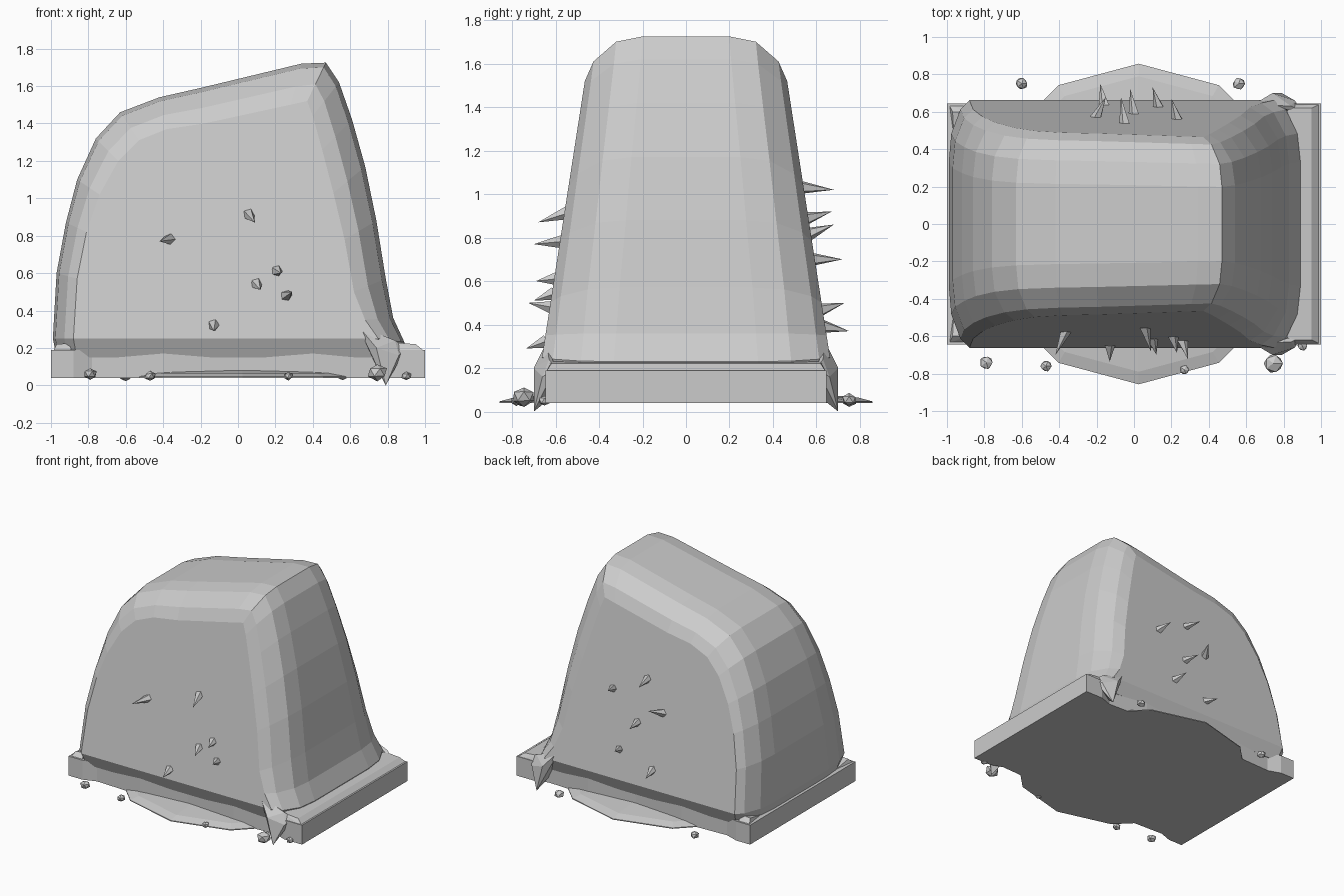
import bpy, bmesh, math, random
from mathutils import Vector

if "Cube" in bpy.data.objects:
    bpy.data.objects.remove(bpy.data.objects["Cube"])

random.seed(4)
stone = bpy.data.materials.new("grey stone")
stone.diffuse_color = (0.6, 0.6, 0.6, 1)
stone.use_nodes = True
stone.node_tree.nodes["Principled BSDF"].inputs["Base Color"].default_value = stone.diffuse_color


def add(name, bm):
    bmesh.ops.recalc_face_normals(bm, faces=bm.faces[:])
    me = bpy.data.meshes.new(name)
    bm.to_mesh(me)
    bm.free()
    me.materials.append(stone)
    ob = bpy.data.objects.new(name, me)
    bpy.context.collection.objects.link(ob)
    return ob


def hull(name, pts):
    bm = bmesh.new()
    for p in pts:
        bm.verts.new(p)
    bmesh.ops.convex_hull(bm, input=bm.verts[:])
    return add(name, bm)


def face_y(z):
    # sloping front/back wall of the stone
    return 0.662 - 0.155 * (z - 0.25)


# Main stone: outer silhouette and inset wall outline, rounded between
outer = [(-.99, .25), (-.97, .6), (-.92, .87), (-.86, 1.1), (-.76, 1.32), (-.63, 1.46),
         (-.42, 1.54), (-.2, 1.59), (.34, 1.72), (.47, 1.725), (.54, 1.62), (.61, 1.42),
         (.68, 1.17), (.74, .88), (.79, .57), (.83, .36), (.89, .23)]
inner = [(-.88, .25), (-.86, .57), (-.81, .82), (-.74, 1.02), (-.64, 1.2), (-.53, 1.31),
         (-.38, 1.37), (-.18, 1.4), (.28, 1.5), (.37, 1.52), (.4, 1.44), (.45, 1.26),
         (.51, 1.03), (.57, .78), (.62, .5), (.68, .35), (.75, .25)]
steps = [(0, 0), (.12, .46), (.56, .85), (1, 1)]   # inset and depth fractions
bm = bmesh.new()
rows = []
for (px, pz), (qx, qz) in zip(outer, inner):
    yf = face_y(qz)
    y0 = yf - 0.33 + 0.05 * (qz - 0.25)
    half = [(px + (qx - px) * a, y0 + (yf - y0) * b, pz + (qz - pz) * a) for a, b in steps]
    rows.append([(x, -y, z) for x, y, z in reversed(half)] + half)
# Undercut skirt rows at both ends
foot = lambda row: [(x * .98, y * .93, .15) for x, y, z in row]
rows = [foot(rows[0])] + rows + [foot(rows[-1])]
grid = [[bm.verts.new(p) for p in row] for row in rows]
for r, s in zip(grid, grid[1:]):
    for i in range(7):
        bm.faces.new((r[i], r[i + 1], s[i + 1], s[i]))
for k in (0, 7):
    bm.faces.new([r[k] for r in grid[1:-1]])
    bm.faces.new((grid[0][k], grid[1][k], grid[-2][k], grid[-1][k]))
bm.faces.new(grid[0] + grid[-1][::-1])
add("main_stone", bm)

# Base slab, narrower along the middle
side = [(-1, .645), (-.88, .645), (-.78, .61), (-.4, .625), (0, .61), (.4, .625), (.75, .61), (.85, .645), (1, .645)]
plan = [(x, -y) for x, y in side] + side[::-1]
bm = bmesh.new()
low = [bm.verts.new((x, y, .04)) for x, y in plan]
top = [bm.verts.new((x, y, .19)) for x, y in plan]
bm.faces.new(low)
bm.faces.new(top)
for i in range(len(plan)):
    j = (i + 1) % len(plan)
    bm.faces.new((low[i], low[j], top[j], top[i]))
add("base_slab", bm)

# Raised lip on the right end, and chips on the left corners
hull("right_lip", [(x, s * y, z) for s in (-1, 1)
                   for x, y, z in ((1, .645, .18), (.95, .62, .22), (.82, .62, .23), (.82, .645, .18))])
for s in (-1, 1):
    hull("left_corner_chip", [(-.99, s * .64, .18), (-.97, s * .6, .22), (-.9, s * .6, .225),
                              (-.89, s * .64, .18), (-.96, s * .42, .18), (-.9, s * .42, .18)])
    # Broken shards hanging over the right corners
    hull("corner_shard", [(.64, s * .64, .32), (.84, s * .63, .24), (.79, s * .70, 0), (.9, s * .6, .2),
                          (.75, s * .6, .08), (.74, s * .70, .2), (.86, s * .66, .16)])

# Low twelve-sided ground mound
hull("ground_mound", [(.025 + r * math.sin(k * math.pi / 6), r * math.cos(k * math.pi / 6), z)
                      for r, z in ((.857, .04), (.857, .047), (.79, .065), (.5, .09)) for k in range(12)])


def spike(name, base, tip):
    base, tip = Vector(base), Vector(tip)
    d = tip - base
    q = d.to_track_quat('Z', 'Y')
    ring = [base - d * .1 + q @ Vector((.032 * math.cos(a), .032 * math.sin(a), 0))
            for a in (k * math.tau / 5 for k in range(5))]
    hull(name, ring + [tip])


# Spikes: base x, z, then tip x, y, z
for x, z, tx, ty, tz in [(.06, .91, .09, -.68, .87), (-.37, .78, -.42, -.7, .77), (.21, .61, .23, -.69, .6),
                         (.1, .54, .12, -.7, .51), (.26, .48, .29, -.725, .5), (-.13, .32, -.13, -.735, .29)]:
    spike("front_spike", (x, -face_y(z), z), (tx, ty, tz))
for x, z, tx, ty, tz in [(-.05, 1.03, -.07, .68, 1.02), (.23, .89, .2, .67, .92), (-.2, .82, -.15, .68, .86),
                         (0, .7, -.02, .72, .7), (.13, .47, .1, .73, .5), (-.16, .39, -.18, .75, .37)]:
    spike("back_spike", (x, face_y(z), z), (tx, ty, tz))

# Loose pebbles around the base
for x, y, z, r in [(-.79, -.74, .06, .04), (-.47, -.76, .05, .033), (.27, -.78, .05, .028), (.745, -.745, .07, .056),
                   (.9, -.65, .05, .03), (-.6, .75, .05, .036), (.56, .75, .055, .036)]:
    bm = bmesh.new()
    bmesh.ops.create_icosphere(bm, subdivisions=1, radius=r)
    for v in bm.verts:
        v.co = v.co * random.uniform(.85, 1.05)
        v.co.z *= .85
        v.co += Vector((x, y, z))
    add("pebble", bm)
